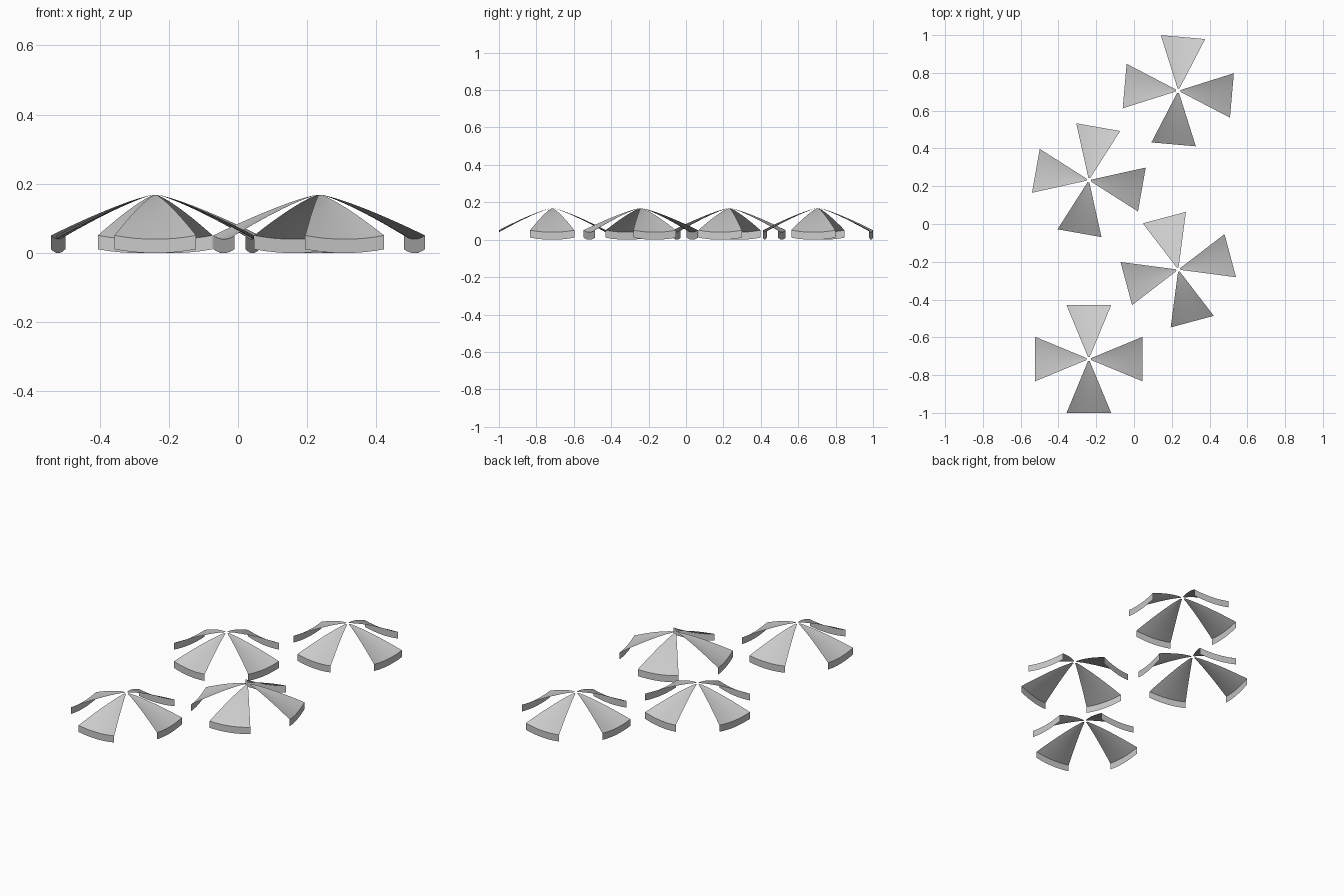
import bpy, bmesh, math
from mathutils import Matrix

if "Cube" in bpy.data.objects:
    bpy.data.objects.remove(bpy.data.objects["Cube"])

REACH = 0.285                                  # centre to rim
HALF = REACH * math.tan(math.radians(22.5))    # half the rim chord
ROWS, COLS = 8, 8
SAG, DROP = 0.011, 0.04


def canopy_point(t, s):
    """t: 0 at the peak, 1 at the rim; s: -1..1 across the panel."""
    z = 0.051 + 0.119 * (1 - t ** 1.25) - SAG * t * (1 - s * s)
    return (s * HALF * t, -REACH * t, z)


def panel_mesh():
    bm = bmesh.new()
    cols = [2 * i / COLS - 1 for i in range(COLS + 1)]
    ts = [0.04 + 0.96 * j / ROWS for j in range(ROWS + 1)]
    rows = [[bm.verts.new(canopy_point(t, s)) for s in cols] for t in ts]
    # hanging valance below the rim
    rim = [canopy_point(1, s) for s in cols]
    rows.append([bm.verts.new((x, y, z - DROP)) for x, y, z in rim])
    for a, b in zip(rows, rows[1:]):
        for i in range(COLS):
            f = bm.faces.new((a[i], b[i], b[i + 1], a[i + 1]))
            f.smooth = True
    # crisp fold between panel and valance
    for i in range(COLS):
        bm.edges.get((rows[-2][i], rows[-2][i + 1])).smooth = False
    mesh = bpy.data.meshes.new("canopy_panel")
    bm.to_mesh(mesh)
    bm.free()
    return mesh


# four parasols, each with four alternate canopy panels
parasols = [(-0.239, -0.715, 0), (0.2345, -0.2415, 15),
            (-0.239, 0.232, -10), (0.2345, 0.7055, -5)]
panel = panel_mesh()
for n, (x, y, turn) in enumerate(parasols, 1):
    for k in range(4):
        obj = bpy.data.objects.new(f"parasol_{n}_panel_{k + 1}", panel)
        obj.matrix_world = (Matrix.Translation((x, y, 0))
                            @ Matrix.Rotation(math.radians(turn + 90 * k), 4, 'Z'))
        bpy.context.collection.objects.link(obj)
